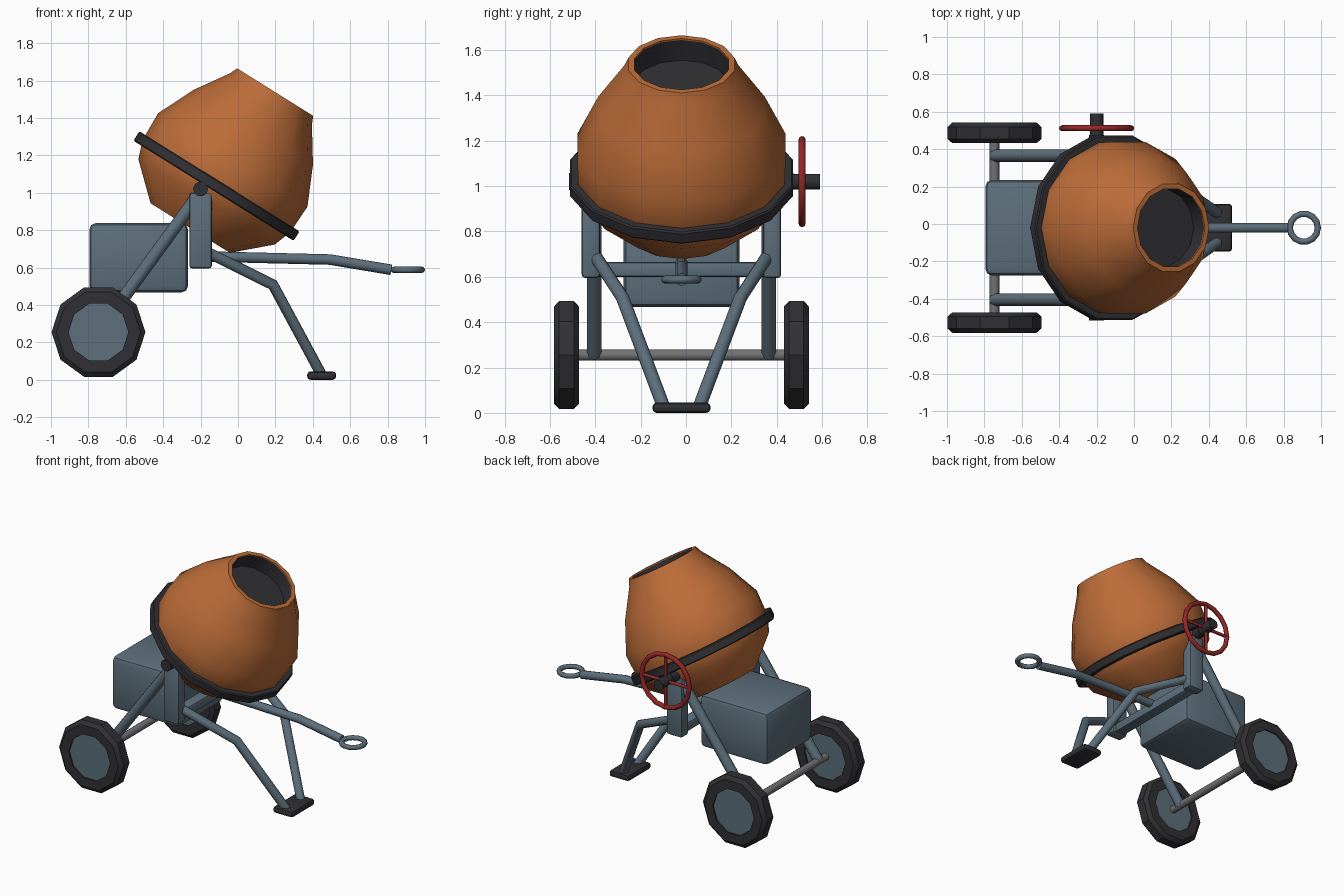
import bpy, bmesh, math
from mathutils import Matrix, Vector

if "Cube" in bpy.data.objects:
    bpy.data.objects.remove(bpy.data.objects["Cube"])

Y0 = -0.02                      # symmetry plane of the machine
TILT = Matrix.Rotation(math.radians(32), 4, 'Y')
DRUM = Matrix.Translation((-0.115, Y0, 1.036)) @ TILT


def material(name, rgb):
    m = bpy.data.materials.new(name)
    m.diffuse_color = (*rgb, 1)
    m.use_nodes = True
    m.node_tree.nodes["Principled BSDF"].inputs["Base Color"].default_value = m.diffuse_color
    return m


ORANGE = material("orange_paint", (0.50, 0.15, 0.04))
SLATE = material("slate_paint", (0.11, 0.16, 0.20))
DARK = material("dark_rubber", (0.03, 0.03, 0.035))
RED = material("red_paint", (0.30, 0.02, 0.02))
STEEL = material("steel", (0.17, 0.17, 0.18))


def finish(name, bm, mat, angle=32):
    bmesh.ops.recalc_face_normals(bm, faces=bm.faces)
    me = bpy.data.meshes.new(name)
    bm.to_mesh(me)
    bm.free()
    me.materials.append(mat)
    ob = bpy.data.objects.new(name, me)
    bpy.context.collection.objects.link(ob)
    bpy.ops.object.select_all(action='DESELECT')
    ob.select_set(True)
    bpy.context.view_layer.objects.active = ob
    bpy.ops.object.shade_smooth_by_angle(angle=math.radians(angle))
    return ob


def lathe(name, profile, n, matrix, mat, closed=False, caps=False, angle=32):
    """Revolve (radius, height) points about local z."""
    bm = bmesh.new()
    rings = [[bm.verts.new(matrix @ Vector((r * math.cos(2 * math.pi * i / n),
              r * math.sin(2 * math.pi * i / n), h))) for i in range(n)] for r, h in profile]
    pairs = list(zip(rings, rings[1:]))
    if closed:
        pairs.append((rings[-1], rings[0]))
    for a, b in pairs:
        for i in range(n):
            j = (i + 1) % n
            bm.faces.new((a[i], a[j], b[j], b[i]))
    if caps:
        bm.faces.new(rings[0])
        bm.faces.new(rings[-1])
    return finish(name, bm, mat, angle)


def along_y(x, y, z):
    return Matrix.Translation((x, y, z)) @ Matrix.Rotation(math.radians(90), 4, 'X')


def rod(name, a, b, r, mat, n=10):
    a, b = Vector(a), Vector(b)
    d = b - a
    m = Matrix.Translation(a) @ d.to_track_quat('Z', 'Y').to_matrix().to_4x4()
    return lathe(name, [(r, 0), (r, d.length)], n, m, mat, caps=True, angle=50)


def tube(name, pts, r, mat, n=10):
    """Bent pipe with mitred corners."""
    pts = [Vector(p) for p in pts]
    bm = bmesh.new()
    d = (pts[1] - pts[0]).normalized()
    u = d.cross(Vector((0, 1, 0))).normalized()
    v = d.cross(u)
    ring = [pts[0] + r * (u * math.cos(2 * math.pi * i / n) + v * math.sin(2 * math.pi * i / n))
            for i in range(n)]
    rings = [[bm.verts.new(p) for p in ring]]
    for k in range(1, len(pts)):
        d = (pts[k] - pts[k - 1]).normalized()
        nrm = d if k == len(pts) - 1 else (d + (pts[k + 1] - pts[k]).normalized()).normalized()
        ring = [p + d * ((pts[k] - p).dot(nrm) / d.dot(nrm)) for p in ring]
        rings.append([bm.verts.new(p) for p in ring])
    for a, b in zip(rings, rings[1:]):
        for i in range(n):
            j = (i + 1) % n
            bm.faces.new((a[i], a[j], b[j], b[i]))
    bm.faces.new(rings[0])
    bm.faces.new(rings[-1])
    return finish(name, bm, mat, 50)


def box(name, lo, hi, bevel, mat, seg=2):
    bm = bmesh.new()
    lo, hi = Vector(lo), Vector(hi)
    bmesh.ops.create_cube(bm, size=1, matrix=Matrix.Translation((lo + hi) / 2)
                          @ Matrix.Diagonal((*(hi - lo), 1)))
    bmesh.ops.bevel(bm, geom=bm.edges[:], offset=bevel, segments=seg, profile=0.5, affect='EDGES')
    return finish(name, bm, mat, 32)


def hoop(name, matrix, major, minor, mat, n=16, k=8):
    prof = [(major + minor * math.cos(2 * math.pi * i / k),
             minor * math.sin(2 * math.pi * i / k)) for i in range(k)]
    return lathe(name, prof, n, matrix, mat, closed=True, angle=50)


# Mixing drum, dark mouth lining and girth ring
lathe("drum", [(0.001, -0.265), (0.25, -0.265), (0.43, -0.10), (0.466, 0.0), (0.471, 0.164),
               (0.377, 0.37), (0.258, 0.55), (0.24, 0.592), (0.213, 0.592), (0.213, 0.56)],
      14, DRUM, ORANGE, angle=40)
lathe("drum_mouth", [(0.212, 0.585), (0.212, 0.48), (0.001, 0.48)], 14, DRUM, DARK)
lathe("girth_ring", [(0.455, -0.03), (0.498, -0.03), (0.505, -0.023), (0.505, 0.023),
                     (0.498, 0.03), (0.455, 0.03)], 14, DRUM, DARK, closed=True)

# Parts repeated on both sides
for side, s in (("front", -1), ("back", 1)):
    wheel = along_y(-0.746, Y0 + s * 0.507, 0.255)
    lathe(side + "_tyre", [(0.16, -0.055), (0.225, -0.055), (0.251, -0.032), (0.251, 0.032),
                           (0.225, 0.055), (0.16, 0.055)], 10, wheel, DARK, closed=True)
    lathe(side + "_wheel_disc", [(0.161, -0.045), (0.161, 0.045)], 10, wheel, SLATE, caps=True)
    tube(side + "_rear_leg", [(-0.746, Y0 + s * 0.385, 0.255), (-0.21, Y0 + s * 0.385, 0.99)],
         0.034, SLATE)
    box(side + "_upright", (-0.26, Y0 + s * 0.40 - 0.04, 0.595),
        (-0.14, Y0 + s * 0.40 + 0.04, 1.0), 0.015, SLATE)
    tube(side + "_stand_leg", [(-0.20, Y0 + s * 0.385, 0.70), (0.187, Y0 + s * 0.26, 0.508),
                               (0.445, Y0 + s * 0.08, 0.03)], 0.029, SLATE)
    rod(side + "_pivot", (-0.2, Y0 + s * 0.37, 1.02), (-0.2, Y0 + s * 0.495, 1.02), 0.04, DARK)

# Chassis: axle, crossbar, motor housing, foot
rod("axle", (-0.746, Y0 - 0.50, 0.255), (-0.746, Y0 + 0.50, 0.255), 0.026, STEEL)
box("crossbar", (-0.24, Y0 - 0.38, 0.6), (-0.16, Y0 + 0.38, 0.665), 0.012, SLATE)
box("motor_housing", (-0.795, Y0 - 0.255, 0.467), (-0.267, Y0 + 0.255, 0.838), 0.035, SLATE)
box("foot_plate", (0.37, Y0 - 0.128, 0.0), (0.525, Y0 + 0.128, 0.045), 0.018, DARK)

# Tow bar and towing eye
tube("tow_bar", [(-0.20, Y0, 0.66), (0.49, Y0, 0.643), (0.82, Y0, 0.588)], 0.028, SLATE)
hoop("tow_eye", Matrix.Translation((0.908, Y0, 0.588)), 0.075, 0.017, SLATE, n=14)

# Tilting handwheel with hub and spokes
hoop("handwheel_rim", along_y(-0.2, 0.512, 1.02), 0.185, 0.016, RED)
rod("handwheel_hub", (-0.2, 0.46, 1.02), (-0.2, 0.592, 1.02), 0.036, DARK)
for i in range(4):
    t = math.radians(90 * i)
    rod("handwheel_spoke", (-0.2, 0.512, 1.02),
        (-0.2 + 0.185 * math.cos(t), 0.512, 1.02 + 0.185 * math.sin(t)), 0.011, RED, n=8)
